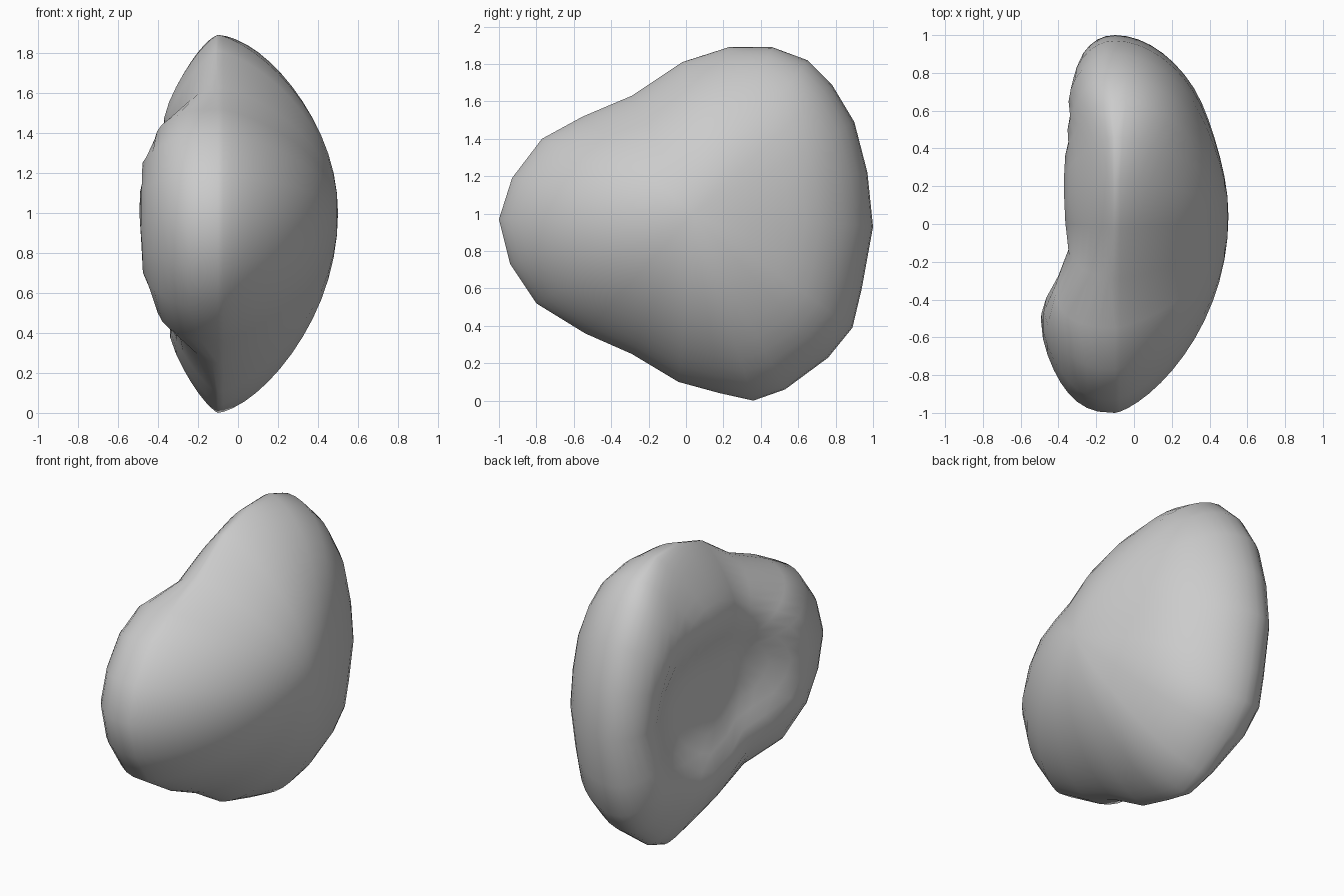
import bpy, bmesh, math

cube = bpy.data.objects.get("Cube")
if cube:
    bpy.data.objects.remove(cube)

# Rim outline in the (y, z) plane
RIM = [(-1, .97), (-.93, 1.19), (-.77, 1.4), (-.55, 1.52), (-.29, 1.63), (-.02, 1.81),
       (.23, 1.89), (.46, 1.89), (.65, 1.82), (.78, 1.69), (.9, 1.49), (.97, 1.22),
       (1, .93), (.94, .6), (.89, .39), (.76, .23), (.53, .06), (.36, 0),
       (.18, .04), (-.04, .1), (-.29, .25), (-.54, .36), (-.8, .52), (-.94, .73)]
CY, CZ, RIM_X = .04, 1.0, -.1
RINGS = 14


def smooth_step(v, low, high):
    s = min(max((v - low) / (high - low), 0), 1)
    return s * s * (3 - 2 * s)


def dome_side(t, y, z):
    """Domed side, with a fuller shoulder towards the back."""
    power = .72 - .2 * smooth_step(y, .2, .75)
    return RIM_X + .6 * (1 - t * t) ** power


def hollow_side(t, y, z):
    """Side with a full front lobe, tapered arms and a hollow behind the lobe."""
    front = smooth_step(-y, .1, .5)
    back = smooth_step(y, .35, .8)
    height = .36 + .105 * front + .02 * back
    power = .78 - .4 * front - .32 * back
    q = math.hypot((y - .2) / .58, (z - .93) / .41)
    hollow = .2 * math.exp(-q ** 4)
    return RIM_X - height * (1 - t * t) ** power + hollow * (1 - t ** 4)


bm = bmesh.new()
rim = [bm.verts.new((RIM_X, y, z)) for y, z in RIM]
count = len(rim)

# Both sides are rings of points shrinking from the shared rim to a centre
for side in (dome_side, hollow_side):
    outer = rim
    for k in range(RINGS - 1, 0, -1):
        t = math.sin(k / RINGS * math.pi / 2)
        inner = []
        for y, z in RIM:
            py, pz = CY + (y - CY) * t, CZ + (z - CZ) * t
            inner.append(bm.verts.new((side(t, py, pz), py, pz)))
        for i in range(count):
            j = (i + 1) % count
            bm.faces.new((outer[i], outer[j], inner[j], inner[i]))
        outer = inner
    tip = bm.verts.new((side(0, CY, CZ), CY, CZ))
    for i in range(count):
        bm.faces.new((outer[i], outer[(i + 1) % count], tip))
bmesh.ops.recalc_face_normals(bm, faces=bm.faces)

mesh = bpy.data.meshes.new("pebble_body")
bm.to_mesh(mesh)
bm.free()
body = bpy.data.objects.new("pebble_body", mesh)
bpy.context.collection.objects.link(body)

# Plain grey material
grey = bpy.data.materials.new("stone_grey")
grey.use_nodes = True
colour = (.6, .6, .6, 1)
grey.diffuse_color = colour
grey.node_tree.nodes["Principled BSDF"].inputs["Base Color"].default_value = colour
mesh.materials.append(grey)

bpy.ops.object.select_all(action='DESELECT')
body.select_set(True)
bpy.context.view_layer.objects.active = body
bpy.ops.object.shade_smooth_by_angle(angle=math.radians(65))
